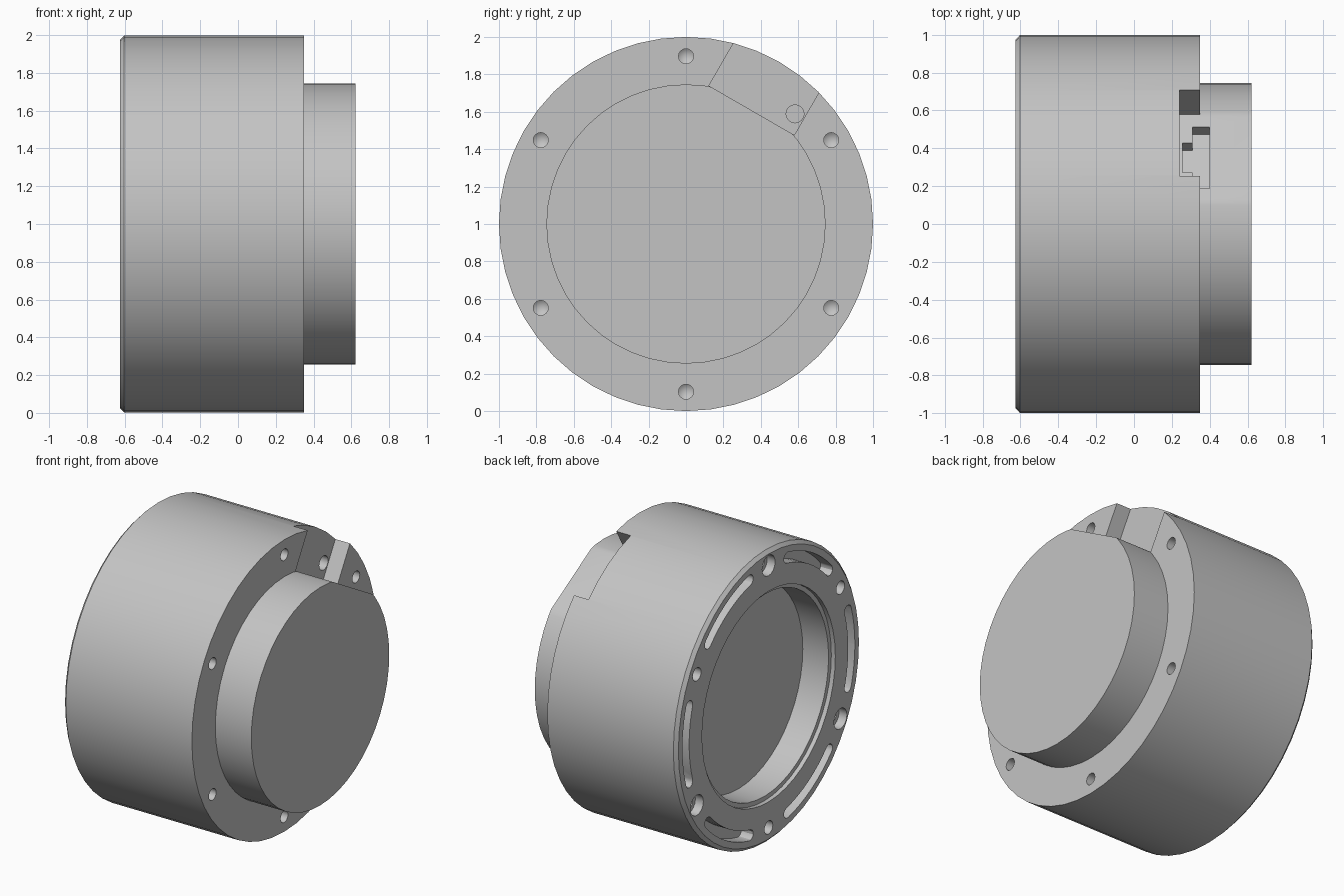
import bpy, bmesh
from math import cos, sin, pi, radians
from mathutils import Matrix, Vector

cube = bpy.data.objects.get("Cube")
if cube:
    bpy.data.objects.remove(cube, do_unlink=True)

AXIS_Z = 1.0          # height of the housing's axis, which runs along x
FRONT, REAR = 0.35, -0.625

grey = bpy.data.materials.new("metal_grey")
grey.use_nodes = True
COLOUR = (0.55, 0.55, 0.55, 1)
grey.diffuse_color = COLOUR
grey.node_tree.nodes["Principled BSDF"].inputs["Base Color"].default_value = COLOUR


def lathe(bm, profile, y=0.0, z=0.0, sides=16):
    """Turn an open (x, radius) profile about the x axis and cap its ends."""
    part = bmesh.new()
    verts = [part.verts.new((x, 0, r)) for x, r in profile]
    edges = [part.edges.new(pair) for pair in zip(verts, verts[1:])]
    bmesh.ops.spin(part, geom=verts + edges, axis=(1, 0, 0), cent=(0, 0, 0),
                   angle=2 * pi, steps=sides)
    bmesh.ops.remove_doubles(part, verts=part.verts, dist=1e-4)
    rim = [e for e in part.edges if e.is_boundary]
    bmesh.ops.holes_fill(part, edges=rim, sides=0)
    bmesh.ops.translate(part, verts=part.verts, vec=(0, y, z))
    add(bm, part)


def prism(bm, outline, x0, x1):
    """Extrude a (y, z) outline along x."""
    part = bmesh.new()
    face = part.faces.new([part.verts.new((x0, y, z)) for y, z in outline])
    new = bmesh.ops.extrude_face_region(part, geom=[face])["geom"]
    moved = [v for v in new if isinstance(v, bmesh.types.BMVert)]
    bmesh.ops.translate(part, verts=moved, vec=(x1 - x0, 0, 0))
    add(bm, part)


def add(bm, part):
    bmesh.ops.recalc_face_normals(part, faces=part.faces)
    mesh = bpy.data.meshes.new("part")
    part.to_mesh(mesh)
    part.free()
    bm.from_mesh(mesh)
    bpy.data.meshes.remove(mesh)


def make_object(name, bm):
    bmesh.ops.translate(bm, verts=bm.verts, vec=(0, 0, AXIS_Z))
    mesh = bpy.data.meshes.new(name)
    bm.to_mesh(mesh)
    bm.free()
    mesh.materials.append(grey)
    obj = bpy.data.objects.new(name, mesh)
    bpy.context.collection.objects.link(obj)
    return obj


def polar(radius, angle):
    return radius * cos(angle), radius * sin(angle)


# Turned housing: rear recess, lip, chamfered rim, flange face, front boss
bm = bmesh.new()
lathe(bm, [(-0.4, 0.69), (-0.595, 0.69), (-0.595, 0.72), (REAR, 0.72),
           (REAR, 0.975), (-0.603, 0.998), (FRONT, 0.998),
           (FRONT, 0.745), (0.622, 0.745)], sides=48)
housing = make_object("housing", bm)

# Notch across the flange, continuing as a flat along the boss
NOTCH = radians(60)
out = Vector(polar(1, NOTCH))
side = Vector((out.y, -out.x))


def tangent_box(bm, half_width, low, high, x0, x1):
    prism(bm, [side * s * half_width + out * r for s, r in
               ((-1, low), (1, low), (1, high), (-1, high))], x0, x1)


notch = bmesh.new()
tangent_box(notch, 0.263, 0.70, 1.2, 0.24, 0.8)

# Cable pocket sunk in the flat: wide part, then narrow part
wide, narrow = bmesh.new(), bmesh.new()
tangent_box(wide, 0.187, 0.62, 0.8, 0.31, 0.40)
tangent_box(narrow, 0.09, 0.62, 0.8, 0.255, 0.32)

# Screw holes, arc slots and cable hole
holes, bores = bmesh.new(), bmesh.new()
BOLT = 0.895
for i in range(6):
    a = radians(30 + 60 * i)
    y, z = polar(BOLT, a)
    # Conical-bottomed front holes
    lathe(holes, [(FRONT + 0.05, 0.04), (FRONT - 0.1, 0.04), (FRONT - 0.13, 0)], y, z)
    # Rear holes alternate between plain and counterbored
    if i % 2:
        lathe(holes, [(REAR - 0.05, 0.07), (REAR + 0.06, 0.07)], y, z)
        lathe(bores, [(REAR - 0.05, 0.04), (REAR + 0.18, 0.04)], y, z)
    else:
        lathe(holes, [(REAR - 0.05, 0.045), (REAR + 0.12, 0.045)], y, z)
    # Round-ended arc slot between neighbouring rear holes
    mid, span, half = a + radians(30), radians(17), 0.036
    outline = [polar(BOLT + half, mid - span + span * k / 4) for k in range(9)]
    for end, sign in ((mid + span, 1), (mid - span, -1)):
        centre = Vector(polar(BOLT, end))
        start = end if sign > 0 else end + pi
        outline += [centre + Vector(polar(half, start + pi * k / 6)) for k in range(1, 6)]
        if sign > 0:
            outline += [polar(BOLT - half, mid + span - span * k / 4) for k in range(9)]
    prism(holes, outline, REAR - 0.05, REAR + 0.09)
cable = out * 0.80 + side * 0.21
lathe(holes, [(0.29, 0.048), (0.12, 0.048)], cable.x, cable.y)

# Cut everything, then keep only the finished mesh
cutters = []
for name, cutter_bm in (("notch", notch), ("wide_pocket", wide), ("narrow_pocket", narrow),
                        ("holes", holes), ("bores", bores)):
    cutter = make_object(name + "_cutter", cutter_bm)
    cutter.hide_render = True
    mod = housing.modifiers.new(name, 'BOOLEAN')
    mod.operation, mod.solver, mod.object = 'DIFFERENCE', 'EXACT', cutter
    cutters.append(cutter)
bpy.context.view_layer.update()
graph = bpy.context.evaluated_depsgraph_get()
finished = bpy.data.meshes.new_from_object(housing.evaluated_get(graph))
housing.modifiers.clear()
housing.data = finished
for cutter in cutters:
    bpy.data.objects.remove(cutter, do_unlink=True)

# Smooth the round walls, keep machined edges sharp
bpy.ops.object.select_all(action='DESELECT')
housing.select_set(True)
bpy.context.view_layer.objects.active = housing
bpy.ops.object.shade_smooth_by_angle(angle=radians(30))
